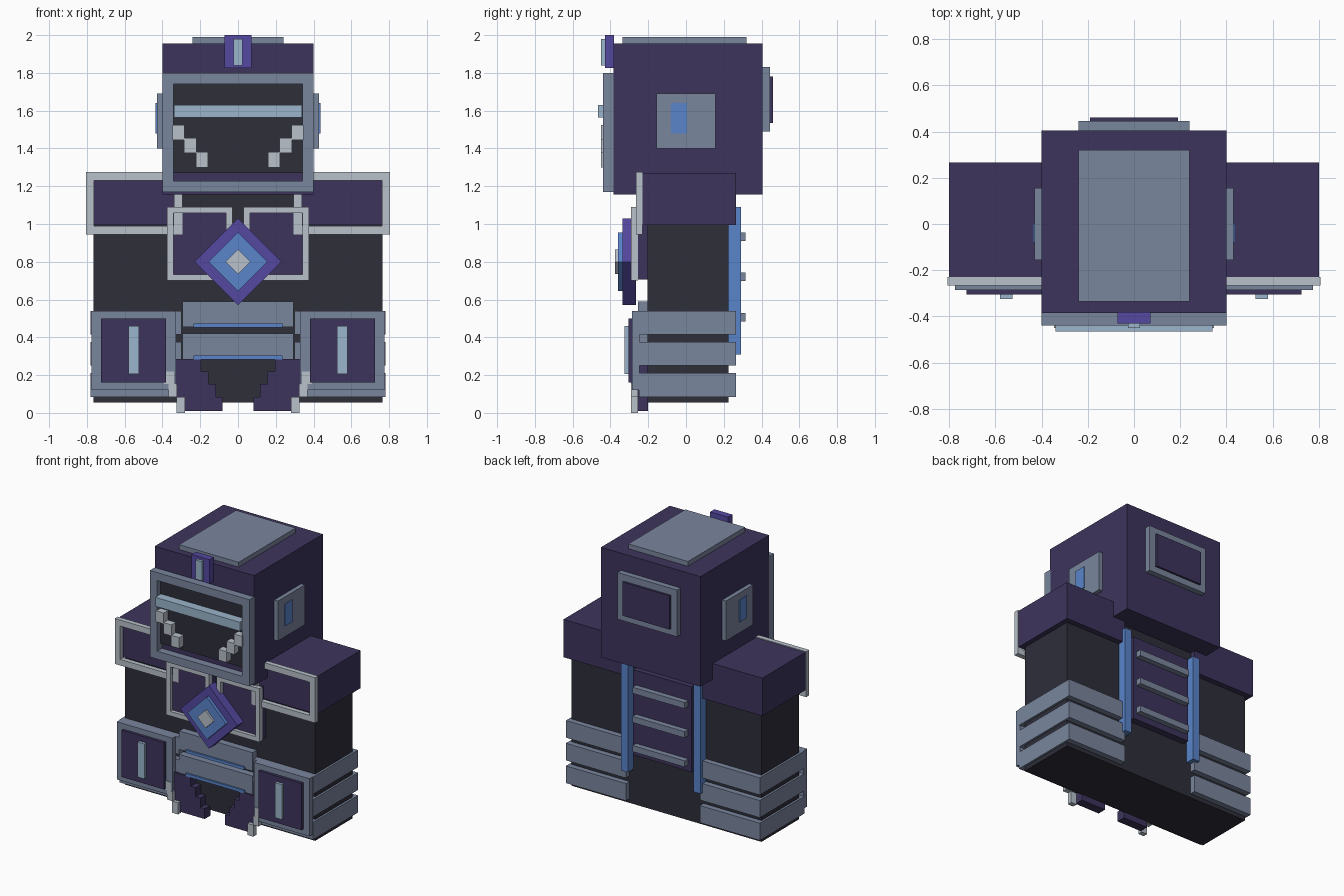
import bpy, bmesh

cube = bpy.data.objects.get("Cube")
if cube:
    bpy.data.objects.remove(cube)


def material(name, hex_code):
    srgb = [int(hex_code[i:i + 2], 16) / 255 for i in (0, 2, 4)]
    colour = [c / 12.92 if c < 0.04 else ((c + 0.055) / 1.055) ** 2.4 for c in srgb] + [1]
    mat = bpy.data.materials.new(name)
    mat.use_nodes = True
    mat.diffuse_color = colour
    mat.node_tree.nodes["Principled BSDF"].inputs["Base Color"].default_value = colour
    return mat


plum = material("dark plum", "3d345c")
steel = material("steel grey", "7a869e")
black = material("blue black", "2e2e3a")
silver = material("silver", "b8c1cb")
ice = material("ice blue", "9bb5cb")
blue = material("bright blue", "5a85cb")
violet = material("violet", "5548a0")


def finish(name, mat, bm, mirror):
    bmesh.ops.recalc_face_normals(bm, faces=bm.faces)
    mesh = bpy.data.meshes.new(name)
    bm.to_mesh(mesh)
    bm.free()
    mesh.materials.append(mat)
    obj = bpy.data.objects.new(name, mesh)
    bpy.context.collection.objects.link(obj)
    if mirror:
        obj.modifiers.new("Mirror", "MIRROR").use_mirror_merge = False
    return obj


def prism(name, mat, outline, y, mirror=False):
    """Extrude an x-z outline between two y values."""
    bm = bmesh.new()
    front, back = [[bm.verts.new((px, d, pz)) for px, pz in outline] for d in y]
    bm.faces.new(front)
    bm.faces.new(back)
    for i in range(len(front)):
        bm.faces.new((front[i - 1], front[i], back[i], back[i - 1]))
    return finish(name, mat, bm, mirror)


def rect(x, z):
    return [(x[0], z[0]), (x[1], z[0]), (x[1], z[1]), (x[0], z[1])]


def box(name, mat, x, y, z, mirror=False):
    return prism(name, mat, rect(x, z), y, mirror)


def wide(name, mat, half, y, z):
    return box(name, mat, (-half, half), y, z)


def frame(name, mat, x, y, z, bar, mirror=False):
    """Rectangular ring facing the front."""
    bm = bmesh.new()
    outer = rect(x, z)
    inner = rect((x[0] + bar, x[1] - bar), (z[0] + bar, z[1] - bar))
    rings = [[bm.verts.new((px, d, pz)) for px, pz in pts]
             for pts, d in ((outer, y[0]), (inner, y[0]), (inner, y[1]), (outer, y[1]))]
    for r in range(4):
        a, b = rings[r - 1], rings[r]
        for i in range(4):
            bm.faces.new((a[i - 1], a[i], b[i], b[i - 1]))
    return finish(name, mat, bm, mirror)


def diamond(name, mat, r, y):
    return prism(name, mat, [(-r, 0.8), (0, 0.8 - r), (r, 0.8), (0, 0.8 + r)], y)


# Head with roof plate and crest
wide("head", plum, 0.4, (-0.385, 0.405), (1.155, 1.955))
wide("roof_plate", steel, 0.24, (-0.335, 0.32), (1.95, 1.99))
wide("crest", violet, 0.072, (-0.43, -0.38), (1.825, 2.0))
wide("crest_gem", ice, 0.025, (-0.45, -0.42), (1.84, 1.98))

# Face: frame, dark panel, visor and stepped jaw marks
frame("face_frame", steel, (-0.4, 0.4), (-0.44, -0.38), (1.17, 1.80), 0.058)
wide("face_panel", black, 0.343, (-0.40, -0.38), (1.27, 1.743))
wide("visor", ice, 0.34, (-0.465, -0.39), (1.565, 1.63))
for i, (x, z) in enumerate([(0.315, 1.485), (0.253, 1.415), (0.19, 1.34)]):
    box(f"jaw_mark_{i + 1}", silver, (x - 0.032, x + 0.032), (-0.45, -0.39),
        (z - 0.04, z + 0.04), True)

# Ear plates and the plate on the back of the head
box("ear_plate", steel, (0.39, 0.43), (-0.155, 0.155), (1.40, 1.69), True)
box("ear_gem", blue, (0.42, 0.436), (-0.08, 0.005), (1.48, 1.64), True)
wide("head_back_plate", steel, 0.24, (0.40, 0.445), (1.49, 1.83))
wide("head_back_inset", plum, 0.19, (0.44, 0.46), (1.535, 1.78))

# Body and shoulders
wide("body", black, 0.765, (-0.205, 0.225), (0.055, 1.16))
box("shoulder", plum, (0.3, 0.8), (-0.235, 0.265), (0.995, 1.27), True)
frame("shoulder_frame", silver, (0.295, 0.806), (-0.265, -0.23), (0.945, 1.275), 0.044, True)

# Chest plates and the layered diamond
box("chest_plate", plum, (0.035, 0.37), (-0.265, -0.2), (0.705, 1.085), True)
frame("chest_frame", silver, (0.03, 0.375), (-0.29, -0.255), (0.70, 1.09), 0.033, True)
diamond("diamond_base", violet, 0.23, (-0.335, -0.265))
diamond("diamond_middle", blue, 0.155, (-0.36, -0.33))
diamond("diamond_core", silver, 0.065, (-0.375, -0.35))

# Belly plates with glowing lower edges
for name, z in (("upper", 0.455), ("lower", 0.285)):
    wide(f"belly_plate_{name}", steel, 0.295, (-0.255, -0.2), (z, z + 0.135))
    wide(f"belly_strip_{name}", blue, 0.235, (-0.268, -0.25), (z - 0.003, z + 0.018))

# Gauntlets: three wrapped bands and a layered front plate
for i in range(3):
    z = 0.085 + i * 0.165
    box(f"gauntlet_band_{i + 1}", steel, (0.298, 0.78), (-0.25, 0.265), (z, z + 0.125), True)
box("gauntlet_plate", steel, (0.328, 0.775), (-0.285, -0.245), (0.12, 0.54), True)
box("gauntlet_inset", plum, (0.38, 0.725), (-0.305, -0.28), (0.16, 0.50), True)
box("gauntlet_light", ice, (0.525, 0.58), (-0.325, -0.30), (0.205, 0.46), True)

# Stepped skirt flaps with silver trim, rows from the bottom up
levels = [0.01, 0.085, 0.152, 0.218, 0.285]
inner = [0.082, 0.117, 0.155, 0.195]
outer = [0.28, 0.322, 0.338, 0.342]
left, right = [], []
for i in range(4):
    left += [(inner[i], levels[i]), (inner[i], levels[i + 1])]
    right += [(outer[i], levels[i]), (outer[i], levels[i + 1])]
prism("skirt_flap", plum, left + right[::-1], (-0.265, -0.2), True)
for i, width in enumerate((0.046, 0.046, 0.055)):
    box(f"skirt_trim_{i + 1}", silver, (outer[i], outer[i] + width), (-0.29, -0.255),
        (levels[i] - (0.01 if i == 0 else 0), levels[i + 1]), True)

# Back panel, ribs and straps
wide("back_panel", plum, 0.235, (0.22, 0.275), (0.44, 1.06))
for i in range(3):
    z = 0.485 + i * 0.212
    wide(f"back_rib_{i + 1}", steel, 0.21, (0.27, 0.315), (z, z + 0.045))
box("back_strap", blue, (0.265, 0.32), (0.22, 0.29), (0.31, 1.09), True)
